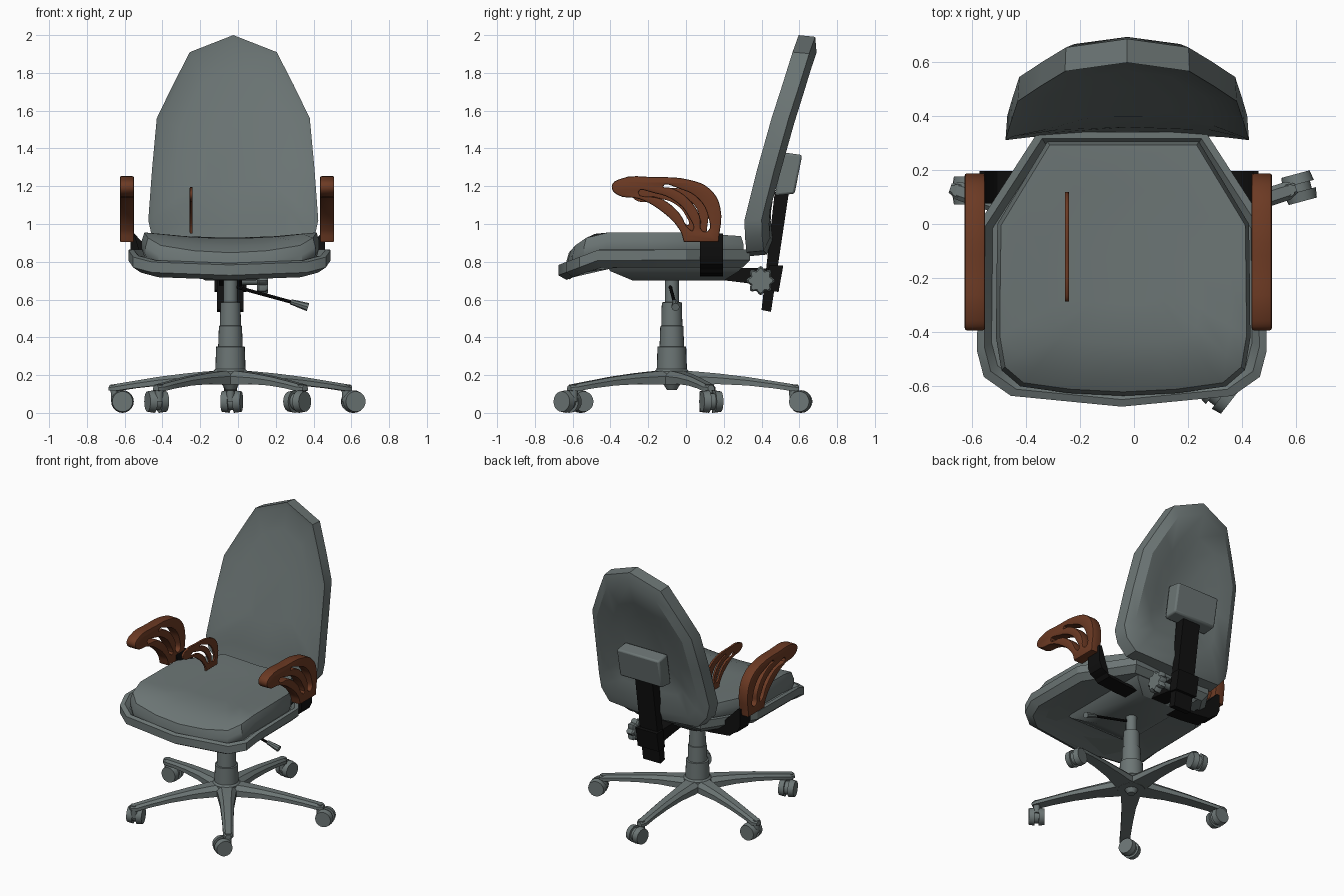
import bpy, bmesh
from math import sin, cos, pi, radians
from mathutils import Vector, Euler

if "Cube" in bpy.data.objects:
    bpy.data.objects.remove(bpy.data.objects["Cube"])


def material(name, rgb, rough=0.7):
    m = bpy.data.materials.new(name)
    m.use_nodes = True
    m.diffuse_color = (*rgb, 1)
    node = m.node_tree.nodes["Principled BSDF"]
    node.inputs["Base Color"].default_value = (*rgb, 1)
    node.inputs["Roughness"].default_value = rough
    return m


GREY = material("slate grey", (0.15, 0.18, 0.178))
BLACK = material("black", (0.005, 0.005, 0.005))
BROWN = material("brown wood", (0.15, 0.042, 0.017))
CX, CY = -0.04, -0.075      # column axis
parts = []


def add_object(name, mesh, mat):
    mesh.materials.clear()
    mesh.materials.append(mat)
    ob = bpy.data.objects.new(name, mesh)
    bpy.context.collection.objects.link(ob)
    parts.append(ob)
    return ob


def loft(name, rings, mat, caps=True):
    """Skin a row of closed rings with equal point counts."""
    bm = bmesh.new()
    rows = [[bm.verts.new(p) for p in ring] for ring in rings]
    n = len(rows[0])
    for a, b in zip(rows, rows[1:]):
        for i in range(n):
            j = (i + 1) % n
            bm.faces.new((a[i], a[j], b[j], b[i]))
    if caps:
        bm.faces.new(rows[0])
        bm.faces.new(rows[-1])
    bmesh.ops.recalc_face_normals(bm, faces=bm.faces)
    mesh = bpy.data.meshes.new(name)
    bm.to_mesh(mesh)
    bm.free()
    return add_object(name, mesh, mat)


def rod(name, a, b, ra, rb, mat, n=16):
    a, b = Vector(a), Vector(b)
    q = (b - a).to_track_quat("Z", "Y")
    unit = [Vector((cos(2 * pi * i / n), sin(2 * pi * i / n), 0)) for i in range(n)]
    return loft(name, [[p + q @ (u * r) for u in unit] for p, r in ((a, ra), (b, rb))], mat)


def prism(name, profile, half, mat, bevel=0.0):
    """Side profile (y, z) extruded across x."""
    ob = loft(name, [[(CX + s * half, y, z) for y, z in profile] for s in (-1, 1)], mat)
    if bevel:
        mod = ob.modifiers.new("soft edges", "BEVEL")
        mod.width, mod.segments = bevel, 2
    return ob


def mirror_outline(half):
    """Half outline starting and ending on the centre line."""
    return half + [(-x, v) for x, v in reversed(half[1:-1])]


# Seat pan and cushion: scaled outlines with a drooping front
def seat_part(name, half, rings, cx, start, slope, dish):
    outline = mirror_outline(half)
    mid = -0.15

    def point(x, y, s, z):
        x, y = x * s, mid + (y - mid) * s
        z += dish * min(1, abs(x) / 0.45) ** 2 - slope * max(0, start - y)
        return (cx + x, y, z)
    return loft(name, [[point(x, y, s, z) for x, y in outline] for s, z in rings], GREY)


seat_part("seat_pan",
          [(0, -.675), (.41, -.635), (.51, -.565), (.535, -.47), (.53, 0), (.31, .34), (0, .34)],
          [(.45, .77), (.72, .77), (.92, .77), (1, .81), (1, .865), (.95, .865), (.9, .83)],
          -.045, -.46, .38, 0)
seat_part("seat_cushion",
          [(0, -.635), (.2, -.625), (.38, -.6), (.45, -.54), (.47, -.42), (.468, -.2),
           (.465, 0), (.28, .305), (0, .305)],
          [(.96, .78), (1, .84), (1, .88), (.97, .925), (.85, .927), (.6, .925), (.3, .925)],
          CX, -.48, .55, .03)

# Backrest: tilted shell with curved-in sides and a recessed back
back_outline = mirror_outline([(0, 2), (.23, 1.91), (.32, 1.735), (.405, 1.56), (.43, 1.29),
                               (.45, 1.02), (.43, .93), (.36, .85), (0, .83)])


def back_point(x, z, s, off):
    x, z = x * s, 1.38 + (z - 1.38) * s
    return (-.025 + x, .34 + .27 * max(0, z - 1.05) + off - .15 * x * x, z)


loft("backrest", [[back_point(x, z, s, off) for x, z in back_outline] for s, off in
                  [(.35, .02), (.7, .018), (.94, .01), (1, 0), (.985, .09), (.85, .12),
                   (.6, .105), (.4, .08)]], GREY)

# Backrest support
prism("back_pad", [(.47, 1.15), (.575, 1.16), (.615, 1.365), (.51, 1.38)], .17, GREY, .012)
prism("back_bar", [(.40, .545), (.45, .535), (.545, 1.17), (.47, 1.17)], .07, BLACK)
prism("back_clamp", [(.42, .65), (.49, .64), (.515, .78), (.44, .78)], .085, BLACK)
prism("back_arm", [(.05, .77), (.44, .765), (.44, .67), (.3, .69), (.05, .72)], .06, BLACK)

# Mechanism housing under the seat
loft("seat_mechanism", [[(CX + x * w, y0 if y < 0 else y1, z)
                         for x, y in ((-1, -1), (1, -1), (1, 1), (-1, 1))]
                        for w, y0, y1, z in ((.26, -.42, .3, .775), (.24, -.4, .28, .75),
                                             (.13, -.28, .2, .7))], GREY)

# Tilt knob with scalloped rim
def knob_ring(x, k):
    return [(x, .395 + k * (.068 + .009 * cos(8 * t)) * cos(t),
             .70 + k * (.068 + .009 * cos(8 * t)) * sin(t))
            for t in (2 * pi * i / 48 for i in range(48))]


loft("tilt_knob", [knob_ring(x, k) for x, k in ((.1, .8), (.11, 1), (.145, 1), (.158, .85))], GREY)
rod("knob_shaft", (CX, .395, .70), (.105, .395, .70), .022, .022, GREY)

# Height lever
rod("lever_rod", (CX, -.085, .675), (.3, -.06, .582), .009, .009, BLACK, 8)
rod("lever_handle", (.28, -.06, .588), (.37, -.055, .56), .014, .022, GREY, 8)

# Telescopic gas column
loft("gas_column", [[(CX + r * cos(2 * pi * i / 24), CY + r * sin(2 * pi * i / 24), z)
                     for i in range(24)]
                    for r, z in ((.09, .15), (.092, .22), (.08, .232), (.076, .35), (.065, .352),
                                 (.061, .46), (.056, .462), (.053, .585), (.037, .587),
                                 (.037, .76))], GREY)
rod("hub_underside", (CX, CY, .16), (CX, CY, .12), .05, .025, GREY)

# Five star legs, each with a swivelling twin-wheel caster
sections = [(0, .075, .225, .155), (.12, .06, .22, .15), (.25, .047, .208, .152),
            (.4, .04, .19, .145), (.54, .035, .168, .13), (.64, .034, .152, .115),
            (.672, .018, .145, .118)]
trails = (15, 80, 0, 108, 232)
for k in range(5):
    ang = radians(18 + 72 * k)
    d = Vector((cos(ang), sin(ang), 0))
    side = Vector((-d.y, d.x, 0))
    centre = Vector((CX, CY, 0))
    rings = []
    for r, w, top, low in sections:
        shape = ((-w, low), (w, low), (w, low * .4 + top * .6), (w * .55, top),
                 (-w * .55, top), (-w, low * .4 + top * .6))
        rings.append([centre + d * r + side * a + Vector((0, 0, z)) for a, z in shape])
    loft(f"base_leg_{k + 1}", rings, GREY)

    pivot = centre + d * .643
    t = radians(trails[k])
    trail = Vector((cos(t), sin(t), 0))
    axle = Vector((-trail.y, trail.x, 0))
    hub = pivot + trail * .04 + Vector((0, 0, .06))
    rod(f"caster_stem_{k + 1}", pivot + Vector((0, 0, .06)), pivot + Vector((0, 0, .15)),
        .02, .024, GREY, 12)
    rod(f"caster_hood_{k + 1}", hub - axle * .016, hub + axle * .016, .045, .045, GREY, 16)
    for s, label in ((-1, "a"), (1, "b")):
        rod(f"caster_wheel_{k + 1}{label}", hub + axle * s * .014, hub + axle * s * .052,
            .06, .054, GREY, 20)

# Looped armrest from one filled profile with two holes
loops = [
    [(-.385, 1.2), (-.355, 1.228), (-.165, 1.24), (.02, 1.225), (.12, 1.18), (.173, 1.09),
     (.165, .912), (-.005, .912), (-.025, .97), (-.14, 1.085), (-.245, 1.14), (-.365, 1.165)],
    [(-.26, 1.17), (-.16, 1.17), (-.05, 1.125), (.02, 1.045), (.04, .96), (.015, .965),
     (-.04, 1.05), (-.13, 1.125)],
    [(-.13, 1.2), (-.02, 1.19), (.075, 1.135), (.125, 1.04), (.125, .96), (.08, .96),
     (.065, 1.04), (.005, 1.13), (-.07, 1.18)],
]
curve = bpy.data.curves.new("armrest_profile", "CURVE")
curve.dimensions, curve.fill_mode = "2D", "BOTH"
curve.extrude, curve.bevel_depth, curve.bevel_resolution = .0295, .008, 1
curve.resolution_u = 4
for loop in loops:
    sp = curve.splines.new("BEZIER")
    sp.bezier_points.add(len(loop) - 1)
    sp.use_cyclic_u = True
    for bp, (y, z) in zip(sp.bezier_points, loop):
        bp.co = (y, z, 0)
        bp.handle_left_type = bp.handle_right_type = "VECTOR" if z < .93 else "AUTO"
helper = bpy.data.objects.new("armrest_profile", curve)
bpy.context.collection.objects.link(helper)
bpy.context.view_layer.update()
arm_mesh = bpy.data.meshes.new_from_object(
    helper.evaluated_get(bpy.context.evaluated_depsgraph_get()))
bpy.data.objects.remove(helper)
bm = bmesh.new()
bm.from_mesh(arm_mesh)
bmesh.ops.remove_doubles(bm, verts=bm.verts, dist=1e-5)
bmesh.ops.recalc_face_normals(bm, faces=bm.faces)
bm.to_mesh(arm_mesh)
bm.free()
for name, loc, scale in (("right_armrest", (-.588, 0, 0), (1, 1, 1)),
                         ("left_armrest", (.472, 0, 0), (1, 1, 1)),
                         ("small_seat_loop", (-.248, -.012, .318), (.7, .7, .2))):
    ob = add_object(name, arm_mesh.copy(), BROWN)
    ob.rotation_euler = Euler((pi / 2, 0, pi / 2))
    ob.location, ob.scale = loc, scale

# Bent armrest brackets running under the seat
path = [(.515, .95), (.515, .83), (.495, .785), (.45, .76), (.3, .745), (.06, .735)]
for s, label in ((-1, "right"), (1, "left")):
    pts = [(-.055 + s * x, z) for x, z in path]
    inner = [(-.055 + s * (x - .02), z - .02 * (i > 2)) for i, (x, z) in enumerate(path)]
    ring = pts + inner[::-1]
    loft(f"{label}_arm_bracket", [[(x, y, z) for x, z in ring] for y in (.075, .195)], BLACK)

# Smooth shading with sharp edges kept
bpy.ops.object.select_all(action="DESELECT")
for ob in parts:
    ob.select_set(True)
bpy.context.view_layer.objects.active = parts[0]
bpy.ops.object.shade_smooth_by_angle(angle=radians(32))
